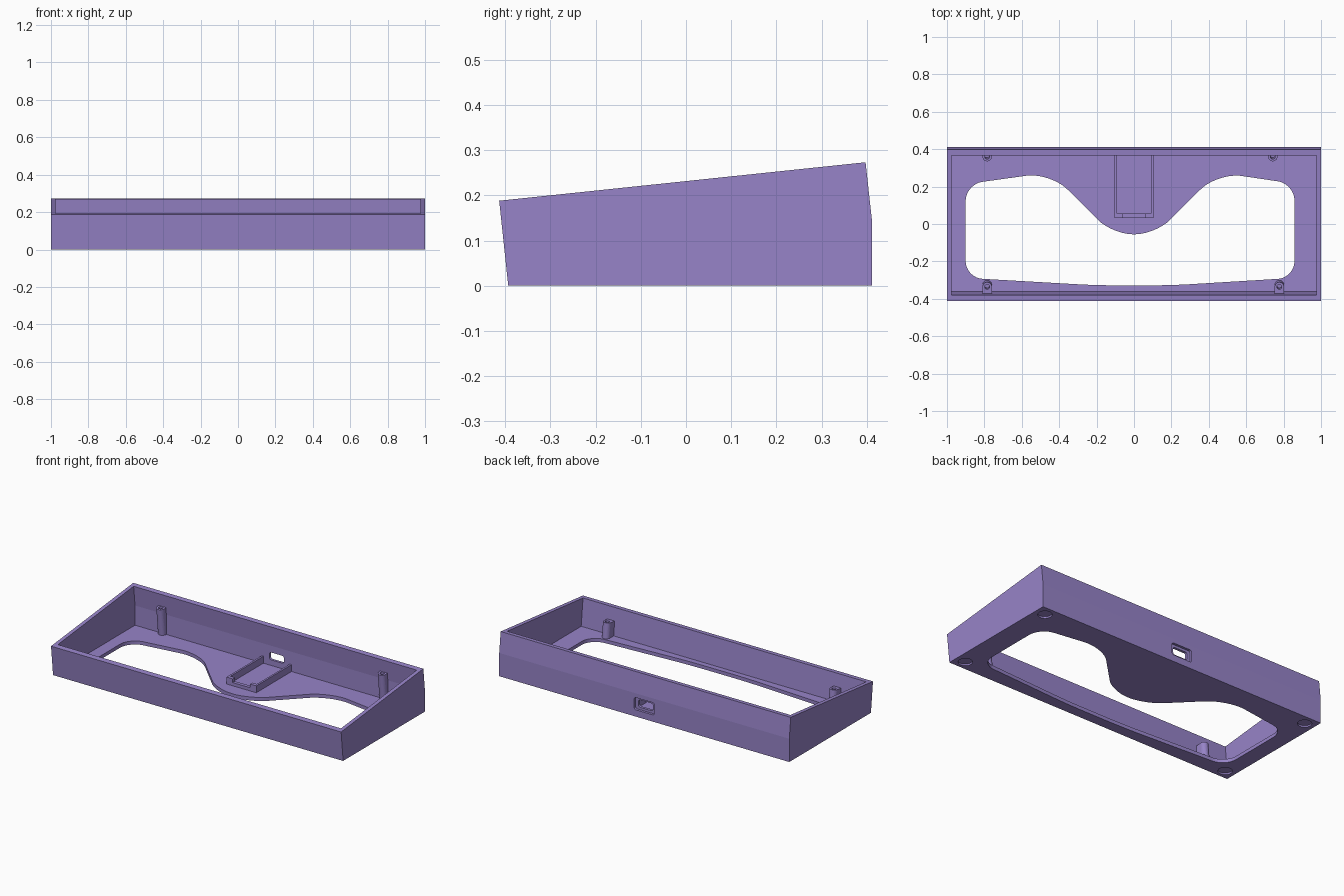
import bpy, bmesh, math
from mathutils import Vector, Matrix

if "Cube" in bpy.data.objects:
    bpy.data.objects.remove(bpy.data.objects["Cube"])

mat = bpy.data.materials.new("soft purple plastic")
mat.diffuse_color = (0.31, 0.23, 0.58, 1)
mat.use_nodes = True
mat.node_tree.nodes["Principled BSDF"].inputs["Base Color"].default_value = mat.diffuse_color


def prism(name, pts, depth, place):
    """Extrude a 2D outline; place(u, v, w) maps it into space, w = the two depths."""
    bm = bmesh.new()
    rings = [[bm.verts.new(place(u, v, w)) for u, v in pts] for w in depth]
    n = len(pts)
    bm.faces.new(rings[0])
    bm.faces.new(rings[1])
    for i in range(n):
        j = (i + 1) % n
        bm.faces.new((rings[0][i], rings[0][j], rings[1][j], rings[1][i]))
    bmesh.ops.recalc_face_normals(bm, faces=bm.faces)
    me = bpy.data.meshes.new(name)
    bm.to_mesh(me)
    bm.free()
    ob = bpy.data.objects.new(name, me)
    bpy.context.collection.objects.link(ob)
    me.materials.append(mat)
    return ob


def cut(ob, cutter):
    cutter.hide_render = True
    m = ob.modifiers.new("cut", 'BOOLEAN')
    m.operation, m.solver, m.object = 'DIFFERENCE', 'EXACT', cutter
    bpy.context.view_layer.objects.active = ob
    bpy.ops.object.modifier_apply(modifier=m.name)
    bpy.data.objects.remove(cutter)


def rounded(corners, seg=16):
    """Polygon whose corners (x, y, tangent length) are blended with curves."""
    out, n = [], len(corners)
    for i, (x, y, t) in enumerate(corners):
        c = Vector((x, y))
        a = c + (Vector(corners[i - 1][:2]) - c).normalized() * t
        b = c + (Vector(corners[(i + 1) % n][:2]) - c).normalized() * t
        p, q = a.lerp(c, 0.55), b.lerp(c, 0.55)
        for k in range(seg + 1):
            s = k / seg
            r = 1 - s
            out.append(tuple(a * r**3 + p * 3 * r * r * s + q * 3 * r * s * s + b * s**3))
    return out


def circle(x, y, r, n=32):
    return [(x + r * math.cos(2 * math.pi * i / n), y + r * math.sin(2 * math.pi * i / n)) for i in range(n)]


def rect(x0, x1, y0, y1, r):
    return rounded([(x0, y0, r), (x1, y0, r), (x1, y1, r), (x0, y1, r)], 6)


side = lambda u, v, w: (w, u, v)
flat = lambda u, v, w: (u, v, w)
wall = lambda u, v, w: (u, w, v)
FLOOR = 0.022

# Wedge-shaped shell, hollowed from above
case = prism("case_shell", [(-0.393, 0), (0.411, 0), (0.411, 0.145), (0.397, 0.273), (-0.413, 0.188)], (-1, 1), side)
cut(case, prism("hollow", [(-0.362, FLOOR), (0.38, FLOOR), (0.38, 0.145), (0.352, 0.4), (-0.402, 0.4)], (-0.976, 0.976), side))

# Large curved opening in the floor
opening = rounded([
    (-0.9, 0.213, 0.09), (-0.447, 0.276, 0.13), (-0.116, -0.055, 0.11),
    (0.116, -0.055, 0.11), (0.447, 0.276, 0.13), (0.858, 0.215, 0.09),
    (0.858, -0.288, 0.09), (0.2, -0.328, 0.1), (-0.2, -0.328, 0.1), (-0.9, -0.288, 0.09)])
cut(case, prism("opening", opening, (-0.1, 0.1), flat))

# Round foot recesses underneath
for x in (-0.935, 0.935):
    for y in (-0.333, 0.35):
        cut(case, prism("foot_recess", circle(x, y, 0.04), (-0.1, 0.01), flat))

# Cable port in the back wall: shallow recess and through slot
cut(case, prism("port_recess", rect(-0.07, 0.07, 0.042, 0.118, 0.012), (0.396, 0.5), wall))
cut(case, prism("port_slot", rect(-0.05, 0.05, 0.057, 0.103, 0.012), (0.34, 0.5), wall))

# Tilted screw posts, flat against the wall side
TILT = 0.105
for name, x, y, top, s in (("back_left_post", -0.785, 0.36, 0.19, 1), ("back_right_post", 0.742, 0.36, 0.19, 1),
                           ("front_left_post", -0.785, -0.336, 0.115, -1), ("front_right_post", 0.777, -0.336, 0.115, -1)):
    r = 0.025
    outline = [(r * math.cos(math.pi * i / 16), -s * r * math.sin(math.pi * i / 16)) for i in range(17)]
    reach = 0.022 if s > 0 else 0.04
    outline += [(-r, s * reach), (r, s * reach)]
    post = prism(name, outline, (0.012 - top, 0), flat)
    cut(post, prism("screw_hole", circle(0, 0, 0.013, 20), (-0.07, 0.05), flat))
    post.data.transform(Matrix.Translation((x, y, top)) @ Matrix.Rotation(TILT, 4, 'X'))

# Circuit board tray: two rails and a notched front stop
for label, s in (("left", -1), ("right", 1)):
    a, b = sorted((s * 0.091, s * 0.103))
    prism(label + "_tray_rail", [(a, 0.035), (b, 0.035), (b, 0.385), (a, 0.385)], (0.015, 0.065), flat)
prism("tray_front_stop", [(-0.103, 0.015), (0.103, 0.015), (0.103, 0.065), (0.06, 0.065), (0.06, 0.042),
                          (-0.06, 0.042), (-0.06, 0.065), (-0.103, 0.065)], (0.033, 0.055), wall)
